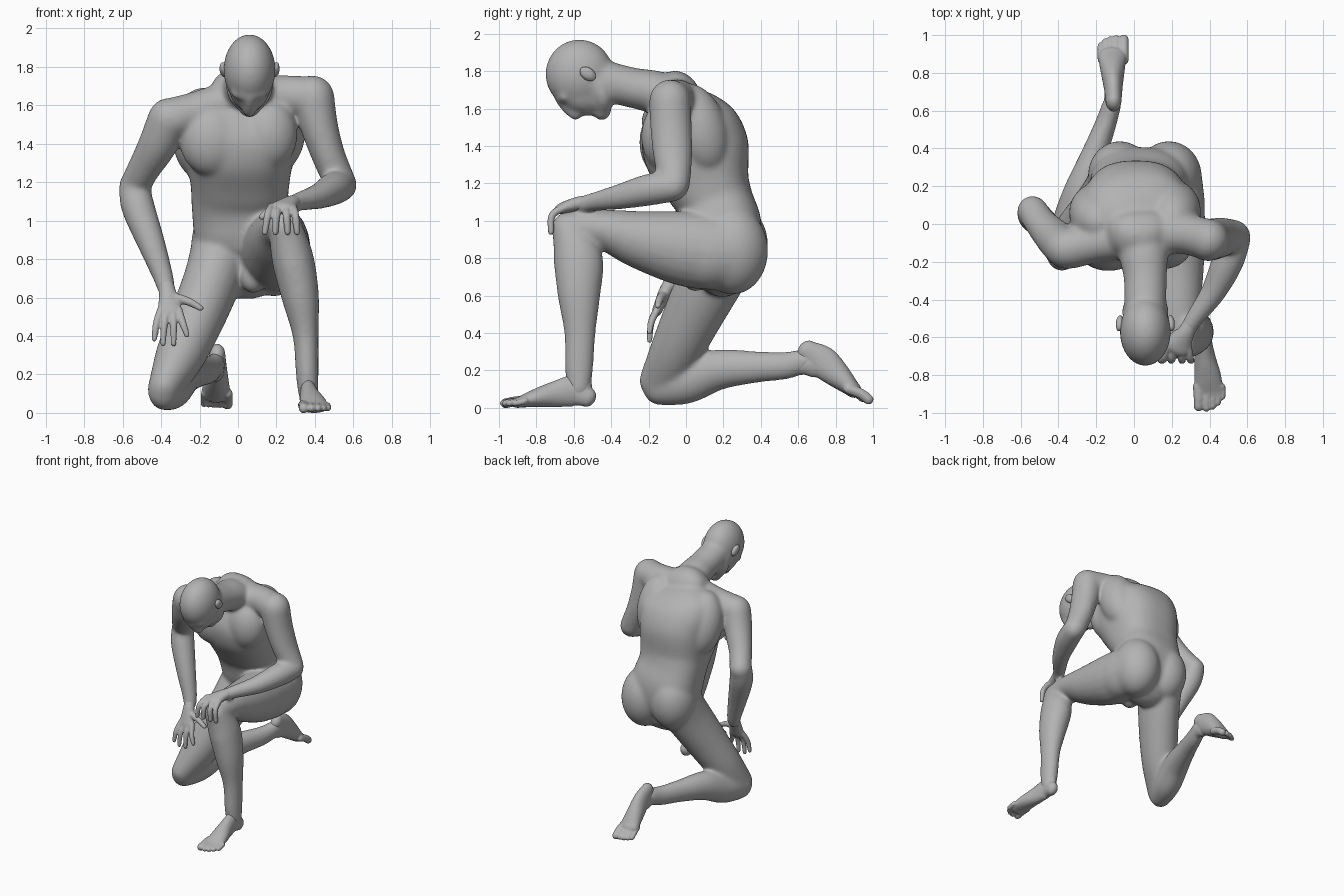
import bpy, bmesh, math
from mathutils import Vector, Matrix

if "Cube" in bpy.data.objects:
    bpy.data.objects.remove(bpy.data.objects["Cube"])

GREY = (0.45, 0.45, 0.45, 1)
mat = bpy.data.materials.new("plain grey")
mat.diffuse_color = GREY
mat.use_nodes = True
bsdf = mat.node_tree.nodes["Principled BSDF"]
bsdf.inputs["Base Color"].default_value = GREY
bsdf.inputs["Roughness"].default_value = 0.7


def spline(p0, p1, p2, p3, t):
    return [0.5 * (2 * b + (c - a) * t + (2 * a - 5 * b + 4 * c - d) * t * t
                   + (3 * b - a - 3 * c + d) * t ** 3)
            for a, b, c, d in zip(p0, p1, p2, p3)]


def rounded(v, power):
    return math.copysign(abs(v) ** power, v)


def tube(bm, pts, side=(1, 0, 0), n=20, steps=5, power=1):
    """Round-ended limb through (x, y, z, half width, half depth) points."""
    pts = [p if len(p) == 5 else (*p, p[3]) for p in pts]
    ext = [pts[0]] + list(pts) + [pts[-1]]
    path = [spline(*ext[i:i + 4], k / steps)
            for i in range(len(pts) - 1) for k in range(steps)] + [list(pts[-1])]
    secs = []
    for i, p in enumerate(path):
        q, r = path[max(i - 1, 0)], path[min(i + 1, len(path) - 1)]
        secs.append((Vector(p[:3]), (Vector(r[:3]) - Vector(q[:3])).normalized(), p[3], p[4]))

    def cap(sec, sign):
        c, t, a, b = sec
        angles = [math.radians(d) for d in (22, 44, 64, 82)]
        return [(c + t * sign * math.sin(w) * (a + b) / 2, t,
                 a * math.cos(w), b * math.cos(w)) for w in angles]

    secs = cap(secs[0], -1)[::-1] + secs + cap(secs[-1], 1)
    turns = [2 * math.pi * j / n for j in range(n)]
    rings = []
    for c, t, a, b in secs:
        s = Vector(side)
        s = (s - t * s.dot(t)).normalized()
        d = t.cross(s)
        rings.append([bm.verts.new(c + s * a * rounded(math.cos(w), power)
                                   + d * b * rounded(math.sin(w), power)) for w in turns])
    for r0, r1 in zip(rings, rings[1:]):
        for j in range(n):
            bm.faces.new((r0[j], r0[(j + 1) % n], r1[(j + 1) % n], r1[j]))
    bm.faces.new(rings[0][::-1])
    bm.faces.new(rings[-1])


def ball(bm, centre, radii, tilt=0):
    m = (Matrix.Translation(centre) @ Matrix.Rotation(math.radians(tilt), 4, 'X')
         @ Matrix.Diagonal((*radii, 1)))
    bmesh.ops.create_uvsphere(bm, u_segments=28, v_segments=18, radius=1, matrix=m)


def finish(bm, name, voxel, smooth):
    """Fuse the overlapping masses of one part into a single smooth skin."""
    bmesh.ops.recalc_face_normals(bm, faces=bm.faces)
    me = bpy.data.meshes.new(name)
    bm.to_mesh(me)
    bm.free()
    me.materials.append(mat)
    for p in me.polygons:
        p.use_smooth = True
    ob = bpy.data.objects.new(name, me)
    bpy.context.collection.objects.link(ob)
    re = ob.modifiers.new("fuse", 'REMESH')
    re.mode = 'VOXEL'
    re.voxel_size = voxel
    re.use_smooth_shade = True
    sm = ob.modifiers.new("soften", 'SMOOTH')
    sm.factor = 0.5
    sm.iterations = smooth


# ---- body: torso, neck, arms and legs in one skin ----
b = bmesh.new()
tube(b, [(.05, .2, .76, .19, .15), (.045, .21, .85, .24, .19), (.03, .195, .97, .262, .21),
         (.01, .155, 1.1, .252, .205), (.01, .115, 1.2, .258, .232), (.01, .065, 1.35, .283, .28),
         (.01, .015, 1.49, .305, .268), (.02, -.02, 1.585, .27, .205), (.03, -.045, 1.65, .18, .13)],
     n=40, power=.8)
# neck
tube(b, [(.045, -.03, 1.6, .16, .14), (.05, -.15, 1.68, .135, .12),
         (.06, -.29, 1.712, .115, .108), (.06, -.45, 1.75, .112, .112)])
# shoulder girdle
tube(b, [(.0, -.07, 1.63, .115), (-.2, -.1, 1.57, .107), (-.34, -.13, 1.53, .11)], (0, 1, 0))
tube(b, [(.1, -.05, 1.645, .115), (.25, -.05, 1.65, .107), (.38, -.08, 1.64, .11)], (0, 1, 0))
# chest muscles and shoulder blades
ball(b, (.155, -.11, 1.45), (.155, .13, .19))
ball(b, (-.135, -.12, 1.42), (.17, .13, .19))
ball(b, (.205, .07, 1.49), (.15, .15, .25), 18)
ball(b, (-.185, .06, 1.45), (.16, .15, .25), 18)
# buttocks, hip and groin
ball(b, (.185, .25, .84), (.175, .19, .235))
ball(b, (-.075, .255, .87), (.17, .185, .225))
ball(b, (.22, .12, .83), (.155, .22, .195))
ball(b, (.08, .05, .7), (.065, .075, .08))
# right arm, hanging to the thigh
tube(b, [(-.36, -.13, 1.53, .11), (-.415, -.08, 1.4, .103), (-.49, .0, 1.27, .086),
         (-.537, .07, 1.18, .082)])
tube(b, [(-.54, .065, 1.18, .081), (-.52, .035, 1.07, .088), (-.45, -.02, .88, .073),
         (-.39, -.06, .71, .055), (-.375, -.08, .65, .048)])
# left arm, bent to rest on the raised knee
tube(b, [(.39, -.085, 1.643, .113), (.42, -.08, 1.5, .1, .112), (.47, -.07, 1.34, .088, .105),
         (.53, -.06, 1.2, .084)])
tube(b, [(.537, -.07, 1.185, .084), (.495, -.2, 1.165, .086), (.42, -.36, 1.127, .068),
         (.32, -.5, 1.1, .05), (.29, -.55, 1.09, .045)])
# left leg, raised knee
tube(b, [(.19, .22, .83, .175, .205), (.2, .0, .85, .178, .203), (.215, -.25, .9, .156, .157),
         (.23, -.45, .955, .122, .107), (.245, -.63, .965, .091, .084)])
tube(b, [(.25, -.63, .95, .091, .09), (.285, -.577, .8, .11, .133), (.325, -.572, .6, .098, .115),
         (.352, -.567, .4, .068, .085), (.36, -.572, .2, .06, .076), (.365, -.572, .1, .053, .062)])
# right leg, kneeling
tube(b, [(-.09, .215, .84, .158, .18), (-.13, .14, .7, .152, .178), (-.21, .04, .5, .144, .16),
         (-.3, -.055, .3, .13, .14), (-.378, -.138, .135, .091, .116)])
tube(b, [(-.382, -.14, .118, .088, .107), (-.335, .0, .14, .1, .12), (-.28, .17, .203, .094, .11),
         (-.205, .38, .218, .07, .085), (-.15, .53, .225, .058, .075), (-.118, .63, .25, .052, .066)])
# skull, face and chin, bowed so the face looks down
ball(b, (.06, -.57, 1.784), (.136, .183, .186))
ball(b, (.06, -.56, 1.69), (.106, .142, .118), -20)
ball(b, (.06, -.45, 1.588), (.057, .051, .054))
# nose and lips
tube(b, [(.06, -.665, 1.635, .03), (.06, -.625, 1.595, .033), (.06, -.59, 1.572, .038)])
tube(b, [(.035, -.525, 1.6, .034), (.06, -.525, 1.592, .036), (.085, -.525, 1.6, .034)], (0, 1, 0))
for s in (-1, 1):
    # jaw and brow
    tube(b, [(.06 + s * .075, -.465, 1.73, .05), (.06 + s * .067, -.445, 1.66, .05),
             (.06 + s * .02, -.445, 1.6, .047)])
    tube(b, [(.06 + s * .015, -.672, 1.65, .028), (.06 + s * .07, -.652, 1.66, .027)], (0, 1, 0))
finish(b, "body", .0085, 50)

for s, name in ((-1, "right_ear"), (1, "left_ear")):
    e = bmesh.new()
    ball(e, (.06 + s * .133, -.525, 1.785), (.018, .048, .034), -35)
    ball(e, (.06 + s * .143, -.53, 1.79), (.013, .042, .03), -35)
    finish(e, name, .005, 3)

# ---- hands ----
f = bmesh.new()
tube(f, [(.315, -.5, 1.1, .037, .037), (.275, -.575, 1.092, .046, .037), (.235, -.65, 1.07, .068, .032)])
for a, m, t in ((.175, .155, .14), (.213, .2, .195), (.25, .252, .258), (.285, .298, .307)):
    tube(f, [(a, -.645, 1.072, .021), (m, -.715, 1.03, .02), (t, -.722, .94, .016)], n=12)
tube(f, [(.24, -.58, 1.078, .028), (.165, -.63, 1.05, .023), (.125, -.655, 1.02, .017)], (0, 1, 0), 12)
finish(f, "left_hand", .006, 4)

f = bmesh.new()
tube(f, [(-.38, -.07, .69, .038, .038), (-.365, -.11, .62, .046, .036), (-.355, -.15, .53, .065, .028)])
for a, m, t, z in ((-.402, -.425, -.435, .385), (-.37, -.383, -.39, .36),
                   (-.338, -.335, -.335, .36), (-.308, -.285, -.265, .405)):
    tube(f, [(a, -.15, .535, .02), (m, -.185, .46, .019), (t, -.195, z, .014)], n=12)
tube(f, [(-.34, -.12, .6, .028), (-.26, -.14, .58, .022), (-.195, -.15, .545, .016)], (0, 1, 0), 12)
finish(f, "right_hand", .006, 4)

# ---- feet ----
f = bmesh.new()
tube(f, [(.36, -.572, .22, .047, .063), (.365, -.57, .1, .046, .068)])
tube(f, [(.368, -.53, .058, .042, .055), (.365, -.6, .088, .045, .082), (.375, -.7, .072, .055, .07),
         (.39, -.8, .052, .07, .05), (.397, -.885, .031, .077, .03)])
for x, y, r in ((.342, -.965, .027), (.383, -.975, .02), (.416, -.965, .019),
                (.444, -.945, .018), (.468, -.915, .017)):
    tube(f, [(x - .004, -.86, .04, r), (x, y + .05, .034, r), (x, y, .024, r)], n=12)
finish(f, "left_foot", .007, 4)

f = bmesh.new()
tube(f, [(-.15, .53, .225, .047, .063), (-.118, .63, .24, .045, .064), (-.113, .69, .23, .044, .07)])
tube(f, [(-.108, .65, .305, .042, .058), (-.11, .725, .25, .05, .085), (-.113, .805, .18, .063, .072),
         (-.115, .885, .105, .076, .045)])
for x, y, r in ((-.055, .975, .028), (-.095, .98, .021), (-.126, .975, .02),
                (-.153, .965, .018), (-.177, .945, .017)):
    tube(f, [(x, .87, .1, r), (x, y - .04, .075, r), (x, y, .045, r)], n=12)
finish(f, "right_foot", .007, 4)
